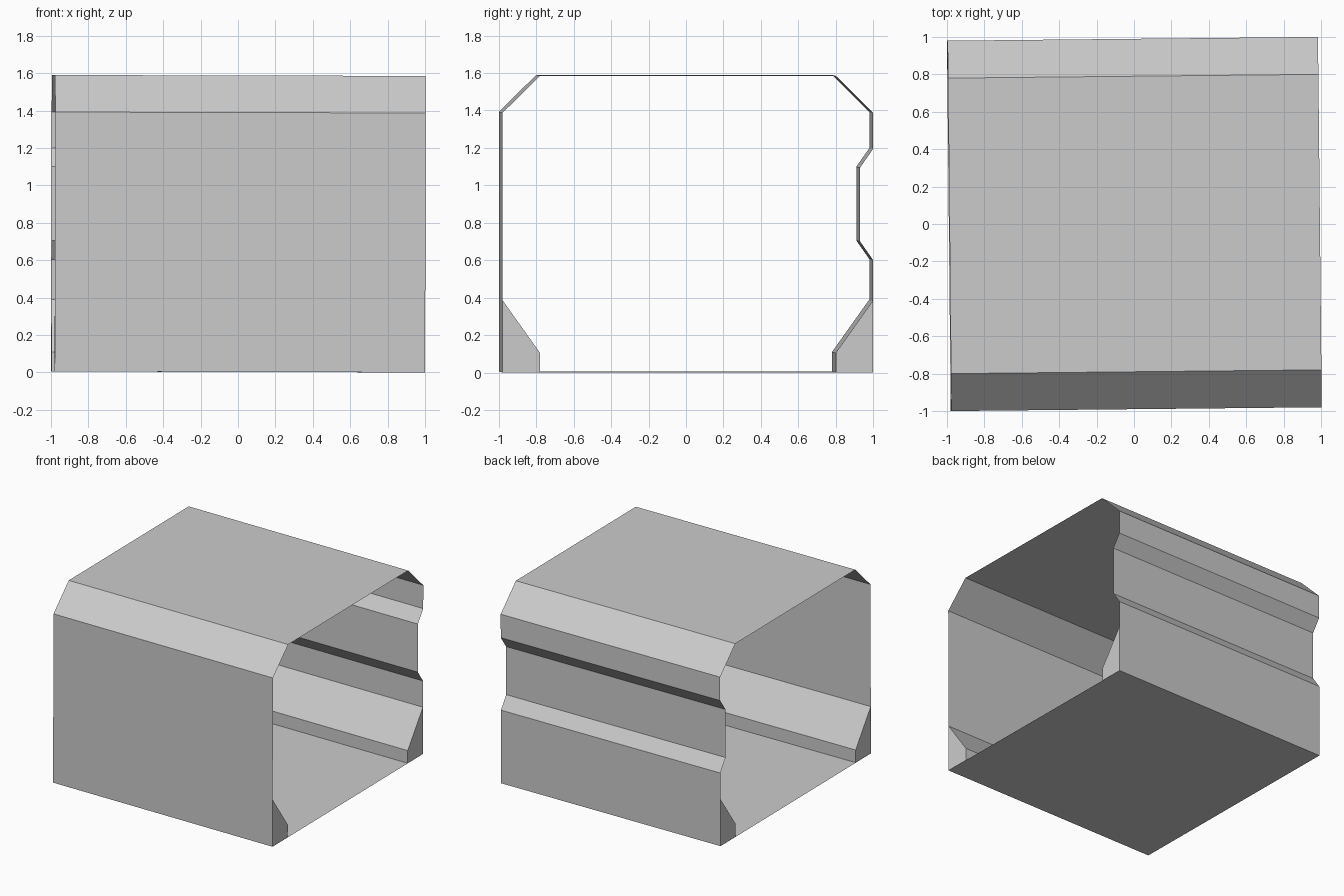
import bpy, bmesh
from mathutils import Matrix

if "Cube" in bpy.data.objects:
    bpy.data.objects.remove(bpy.data.objects["Cube"])

HALF = 0.99                      # half length of the corridor section
# very slight yaw and tilt of the whole section
TILT = Matrix.Translation((0, 0, 0.0025)) @ Matrix.Rotation(0.0102, 4, 'Z') @ Matrix.Rotation(0.0025, 4, 'Y')


def extrude_profile(name, points, closed=False, caps=False):
    """Sweep a (y, z) outline along x as a thin sheet, or as a capped solid."""
    bm = bmesh.new()
    ends = [[bm.verts.new((x, y, z)) for y, z in points] for x in (-HALF, HALF)]
    a, b = ends
    n = len(points)
    for i in range(n if closed else n - 1):
        j = (i + 1) % n
        bm.faces.new((a[i], a[j], b[j], b[i]))
    if caps:
        bm.faces.new(a[::-1])
        bm.faces.new(b)
    bmesh.ops.recalc_face_normals(bm, faces=bm.faces)
    mesh = bpy.data.meshes.new(name)
    bm.to_mesh(mesh)
    bm.free()
    mesh.transform(TILT)
    obj = bpy.data.objects.new(name, mesh)
    bpy.context.collection.objects.link(obj)
    return obj


# Shell: floor, plain front wall, chamfered ceiling, recessed back wall
extrude_profile("corridor_shell", [
    (-0.99, 0), (-0.99, 1.387), (-0.79, 1.585), (0.79, 1.585), (0.99, 1.387),
    (0.99, 1.195), (0.92, 1.095), (0.92, 0.70), (0.99, 0.60), (0.99, 0),
], closed=True)

# Sloped skirtings along both walls, with end caps
for side, label in ((-1, "front"), (1, "back")):
    extrude_profile(label + "_skirting", [
        (side * 0.989, 0.385), (side * 0.79, 0.105),
        (side * 0.79, 0.001), (side * 0.989, 0.001),
    ], closed=True, caps=True)
